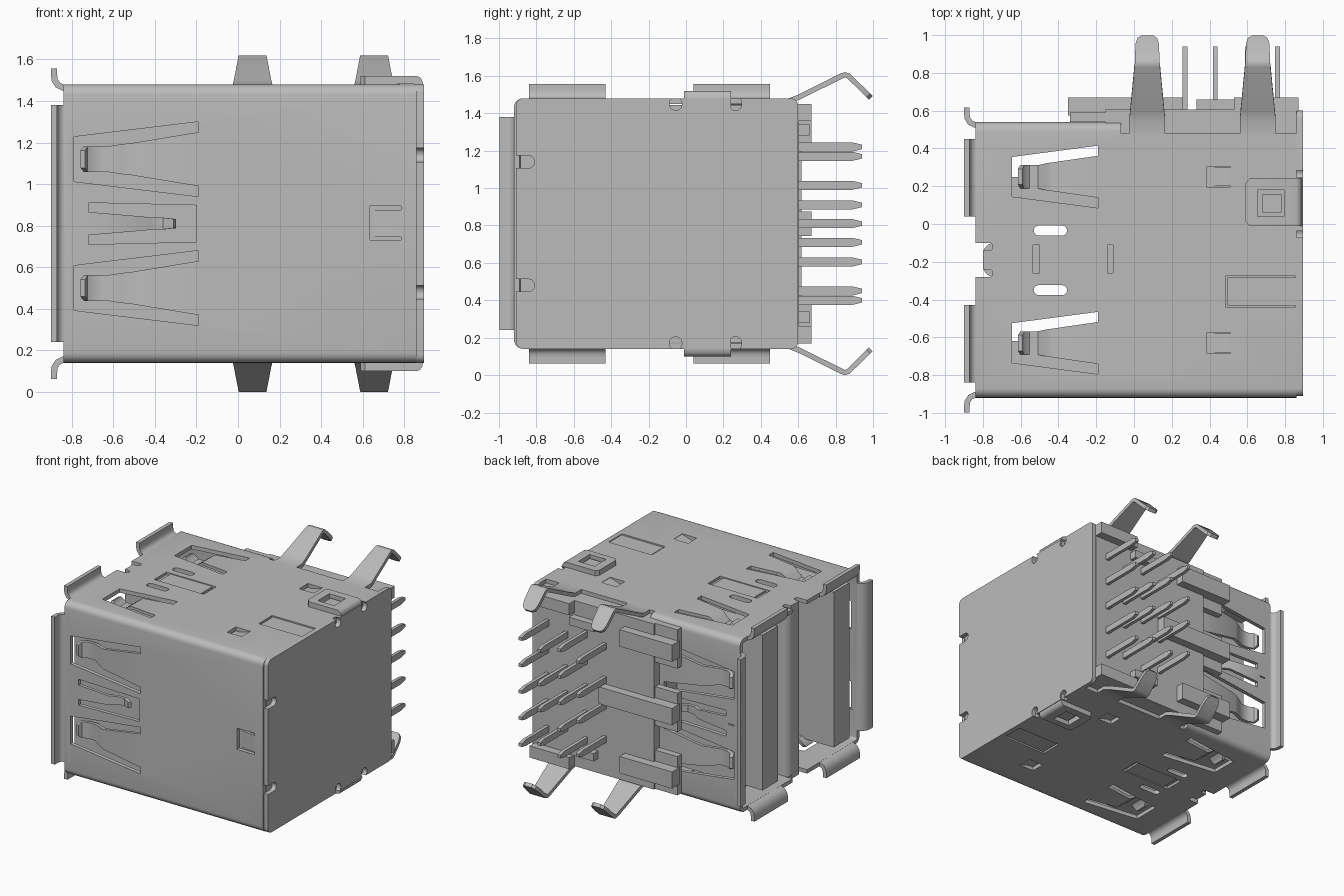
import bpy, bmesh, math
from mathutils import Vector

if "Cube" in bpy.data.objects:
    bpy.data.objects.remove(bpy.data.objects["Cube"])

steel = bpy.data.materials.new("grey_metal")
steel.use_nodes = True
GREY = (0.5, 0.5, 0.5, 1)
steel.diffuse_color = GREY
steel.node_tree.nodes["Principled BSDF"].inputs["Base Color"].default_value = GREY

L, R, T, B = -0.84, 0.86, 1.48, 0.14      # shell ends, top and bottom
FRONT, BACK, MID, THICK = -0.92, 0.54, 0.81, 0.03
parts = []


def make(name, verts, faces):
    mesh = bpy.data.meshes.new(name)
    mesh.from_pydata(verts, [], faces)
    bm = bmesh.new()
    bm.from_mesh(mesh)
    bmesh.ops.recalc_face_normals(bm, faces=bm.faces)
    bm.to_mesh(mesh)
    bm.free()
    mesh.materials.append(steel)
    ob = bpy.data.objects.new(name, mesh)
    bpy.context.collection.objects.link(ob)
    parts.append(ob)
    return ob


def prism(name, pts, axis, lo, hi):
    """Extrude a 2D outline along an axis."""
    put = {"x": lambda a, b, c: (c, a, b), "y": lambda a, b, c: (a, c, b),
           "z": lambda a, b, c: (a, b, c)}[axis]
    n = len(pts)
    verts = [put(a, b, c) for c in (lo, hi) for a, b in pts]
    sides = [(i, (i + 1) % n, n + (i + 1) % n, n + i) for i in range(n)]
    return make(name, verts, sides + [tuple(range(n)), tuple(range(n, 2 * n))])


def rrect(a0, a1, b0, b1, r=0.0, n=5):
    if not r:
        return [(a0, b0), (a1, b0), (a1, b1), (a0, b1)]
    pts = []
    corners = ((a1 - r, b1 - r), (a0 + r, b1 - r), (a0 + r, b0 + r), (a1 - r, b0 + r))
    for k, (ca, cb) in enumerate(corners):
        for i in range(n + 1):
            t = (k + i / n) * math.pi / 2
            pts.append((ca + r * math.cos(t), cb + r * math.sin(t)))
    return pts


def box(name, x0, x1, y0, y1, z0, z1):
    return prism(name, rrect(x0, x1, y0, y1), "z", z0, z1)


def strip(name, stations, place, t=THICK):
    """Bent sheet strip; stations are (along, outward, half width)."""
    verts, faces = [], []
    p = [Vector(s[:2]) for s in stations]
    for i, s in enumerate(stations):
        dirs = [(p[j + 1] - p[j]).normalized() for j in (i - 1, i) if 0 <= j < len(p) - 1]
        d = sum(dirs, Vector((0, 0))).normalized()
        q = p[i] + Vector((-d.y, d.x)) * t
        for a, v in ((p[i], s[2]), (p[i], -s[2]), (q, -s[2]), (q, s[2])):
            verts.append(place(a.x, a.y, v))
        if i:
            b, c = 4 * i - 4, 4 * i
            faces += [(b + k, b + (k + 1) % 4, c + (k + 1) % 4, c + k) for k in range(4)]
    e = len(verts) - 4
    return make(name, verts, faces + [(0, 1, 2, 3), (e, e + 1, e + 2, e + 3)])


def cut(target, cutter):
    mod = target.modifiers.new("cut", "BOOLEAN")
    mod.operation, mod.object, mod.solver = "DIFFERENCE", cutter, "EXACT"
    dg = bpy.context.evaluated_depsgraph_get()
    target.data = bpy.data.meshes.new_from_object(target.evaluated_get(dg))
    target.modifiers.clear()
    parts.remove(cutter)
    bpy.data.objects.remove(cutter)


# sides of the shell: (along x, outward, across) to world
SIDES = {"front": lambda u, d, v: (u, FRONT - d, MID + v),
         "rear": lambda u, d, v: (u, BACK + d, MID + v),
         "top": lambda u, d, v: (u, v, T + d),
         "bottom": lambda u, d, v: (u, v, B - d)}


def shifted(side, c):
    return lambda u, d, v: SIDES[side](u, d, v + c)


def opening(side, pts, c=0.0):
    """Cut an outline through one wall of the shell."""
    f = shifted(side, c)
    n = len(pts)
    verts = [f(u, d, v) for d in (-0.05, 0.05) for u, v in pts]
    sides = [(i, (i + 1) % n, n + (i + 1) % n, n + i) for i in range(n)]
    cut(shell, make("cutter", verts, sides + [tuple(range(n)), tuple(range(n, 2 * n))]))


# shell: rounded tube, open at the rear beside the pins
shell = prism("shell", rrect(FRONT, BACK, B, T, 0.05), "x", L, R)
cut(shell, prism("cutter", rrect(FRONT + THICK, BACK - THICK, B + THICK, T - THICK, 0.02), "x", -1, 1))
cut(shell, box("cutter", -0.07, 1, 0.48, 1, 0, 2))


def spring(side, c, tip, w_tip, w_root, f_tip, f_root):
    root, span = -0.19, -0.19 - tip
    opening(side, [(tip, -w_tip), (root, -w_root), (root, w_root), (tip, w_tip)], c)
    at = lambda k: root - span * k
    strip(side + "_contact_spring",
          [(root + 0.02, 0, f_root), (at(0.02), 0, f_root), (at(0.52), -0.005, f_tip + 0.015),
           (at(0.6), -0.03, f_tip + 0.01), (at(0.7), -0.065, f_tip), (at(0.8), -0.065, f_tip),
           (at(0.86), -0.045, f_tip), (at(0.88), -0.02, f_tip - 0.02)], shifted(side, c), 0.025)


# springs, centre springs and lips on the wide walls
LIP = ((-0.79, 0), (L, 0), (-0.857, 0.008), (-0.868, 0.025), (-0.87, 0.045), (-0.87, 0.077))
for side in ("front", "rear"):
    for c in (-0.31, 0.31):
        spring(side, c, -0.81, 0.105, 0.18, 0.062, 0.128)
    opening(side, [(-0.72, -0.1), (-0.2, -0.088), (-0.2, 0.088), (-0.72, 0.1)])
    strip(side + "_centre_spring",
          [(-0.74, 0, 0.055), (-0.71, 0, 0.055), (-0.47, -0.01, 0.035), (-0.42, -0.045, 0.03),
           (-0.36, -0.05, 0.028), (-0.31, -0.02, 0.022)], SIDES[side], -0.025)
    strip(side + "_lip", [s + (0.57,) for s in LIP], SIDES[side])

# rear wall seam with a dovetail
seam = [(L - 0.01, 0), (-0.66, 0), (-0.68, 0.06), (-0.5, 0.06), (-0.52, 0), (-0.73, 0)]
opening("rear", rrect(L - 0.01, -0.72, -0.004, 0.004))

# latch window on the front wall
opening("front", rrect(0.635, 0.785, -0.08, 0.085))
strip("front_latch", [(0.79, -0.005, 0.065), (0.71, -0.015, 0.065), (0.65, -0.03, 0.065)], SIDES["front"], 0.02)

# narrow walls, top and bottom alike
for side in ("top", "bottom"):
    put = SIDES[side]
    for c in (0.25, -0.63):
        spring(side, c, -0.645, 0.105, 0.165, 0.062, 0.11)
        strip(side + "_lip", [s + (0.205,) for s in LIP], shifted(side, c - 0.005))
    for c in (-0.035, -0.35):
        opening(side, rrect(-0.53, -0.355, c - 0.026, c + 0.026, 0.024))
    opening(side, rrect(-0.535, -0.11, -0.26, -0.11))
    strip(side + "_bridge", [(-0.14, -0.006, 0.074), (-0.5, -0.006, 0.074)], shifted(side, -0.185))
    opening(side, rrect(L - 0.02, -0.8, -0.28, -0.1))
    opening(side, rrect(-0.81, -0.75, -0.28, -0.24, 0.015))
    opening(side, rrect(-0.81, -0.75, -0.14, -0.1, 0.015))
    for c in (0.25, -0.63):
        opening(side, rrect(0.385, 0.51, -0.053, 0.053), c)
        strip(side + "_lance", [(0.52, 0, 0.05), (0.4, -0.035, 0.05)], shifted(side, c), 0.02)
    opening(side, rrect(0.485, 0.855, -0.44, -0.275))
    strip(side + "_latch", [(0.87, -0.006, 0.075), (0.495, -0.006, 0.075)], shifted(side, -0.357))

    # strap folded over from the end plate, with a square boss in its window
    strap = strip(side + "_strap", [(0.89, -0.1, 0.125), (0.89, 0.0, 0.125), (0.886, 0.02, 0.125),
                                    (0.875, 0.034, 0.125), (0.86, 0.04, 0.125), (0.61, 0.04, 0.125),
                                    (0.59, 0.04, 0.1)], shifted(side, 0.115), 0.04)
    z = put(0, 0, 0)[2]
    cut(strap, box("cutter", 0.655, 0.795, 0.04, 0.18, z - 0.06, z + 0.06))
    box(side + "_boss", 0.68, 0.78, 0.06, 0.16, z - 0.02, z + 0.02)

    # bent board legs
    for cx in (0.07, 0.655):
        leg = [(0.45, 0, 0.095), (0.55, 0, 0.095), (0.6, 0.02, 0.09), (0.83, 0.134, 0.068),
               (0.85, 0.14, 0.066), (0.875, 0.132, 0.065), (0.955, 0.055, 0.062),
               (0.985, 0.025, 0.052), (0.998, 0.012, 0.03)]
        strip(side + "_leg", leg, lambda u, d, v: put(cx + v, d, u), -0.028)

# closed end plate with relief notches
plate = prism("end_plate", rrect(FRONT + 0.01, 0.6, B, T, 0.04), "x", R, 0.895)
for y, z in ((-0.055, T - 0.03), (0.265, T - 0.03), (-0.055, B + 0.03), (0.265, B + 0.03)):
    cut(plate, prism("cutter", rrect(y - 0.033, y + 0.033, z - 0.035, z + 0.035, 0.032), "x", 0.8, 1))
for z in (0.48, 1.14):
    cut(plate, prism("cutter", rrect(-0.95, -0.81, z - 0.033, z + 0.033, 0.032), "x", 0.8, 1))

# insulating body, port divider and the two tongues
box("body", -0.1, R, FRONT + 0.035, 0.5, B + 0.035, T - 0.035)
prism("port_divider", rrect(-0.8, -0.05, -0.28, -0.1, 0.06), "z", B + 0.02, T - 0.02)
for y in (-0.81, 0.06):
    box("tongue", -0.83, -0.05, y, y + 0.19, 0.21, 1.41)

# pin housing with guide bars and ledges
box("pin_housing", -0.15, 0.87, 0.45, 0.605, 0.17, 1.45)
for s in (-1, 0, 1):
    c = MID + s * 0.49
    box("housing_finger", -0.34, -0.1, BACK, 0.59, c - 0.15, c + 0.15)
    bar = [(-0.35, 0.67), (-0.35, 0.575), (-0.07, 0.545), (0.28 if s == 0 else 0.1, 0.545),
           (0.28 if s == 0 else 0.1, 0.67)]
    prism("guide_bar", bar, "z", c - 0.065, c + 0.065)
    if s:
        a, b = MID + s * 0.55, MID + s * 0.64
        box("corner_ledge", 0.53, 0.87, 0.5, 0.67, min(a, b), max(a, b))
        box("corner_block", 0.33, 0.54, 0.5, 0.66, MID + s * 0.5 - 0.03, MID + s * 0.5 + 0.03)

# pins in alternating rows of four and five
FOUR, FIVE = (-0.36, -0.1, 0.1, 0.36), (-0.41, -0.205, 0, 0.205, 0.41)
for x, row in ((0.27, FOUR), (0.43, FIVE), (0.6, FOUR), (0.76, FIVE)):
    for v in row:
        z = MID + v
        prism("pin", [(0.55, z - 0.024), (0.89, z - 0.024), (0.94, z - 0.012),
                      (0.94, z + 0.012), (0.89, z + 0.024), (0.55, z + 0.024)], "x", x - 0.013, x + 0.013)

for ob in parts:
    ob.select_set(True)
bpy.context.view_layer.objects.active = shell
bpy.ops.object.shade_smooth_by_angle(angle=math.radians(35))
